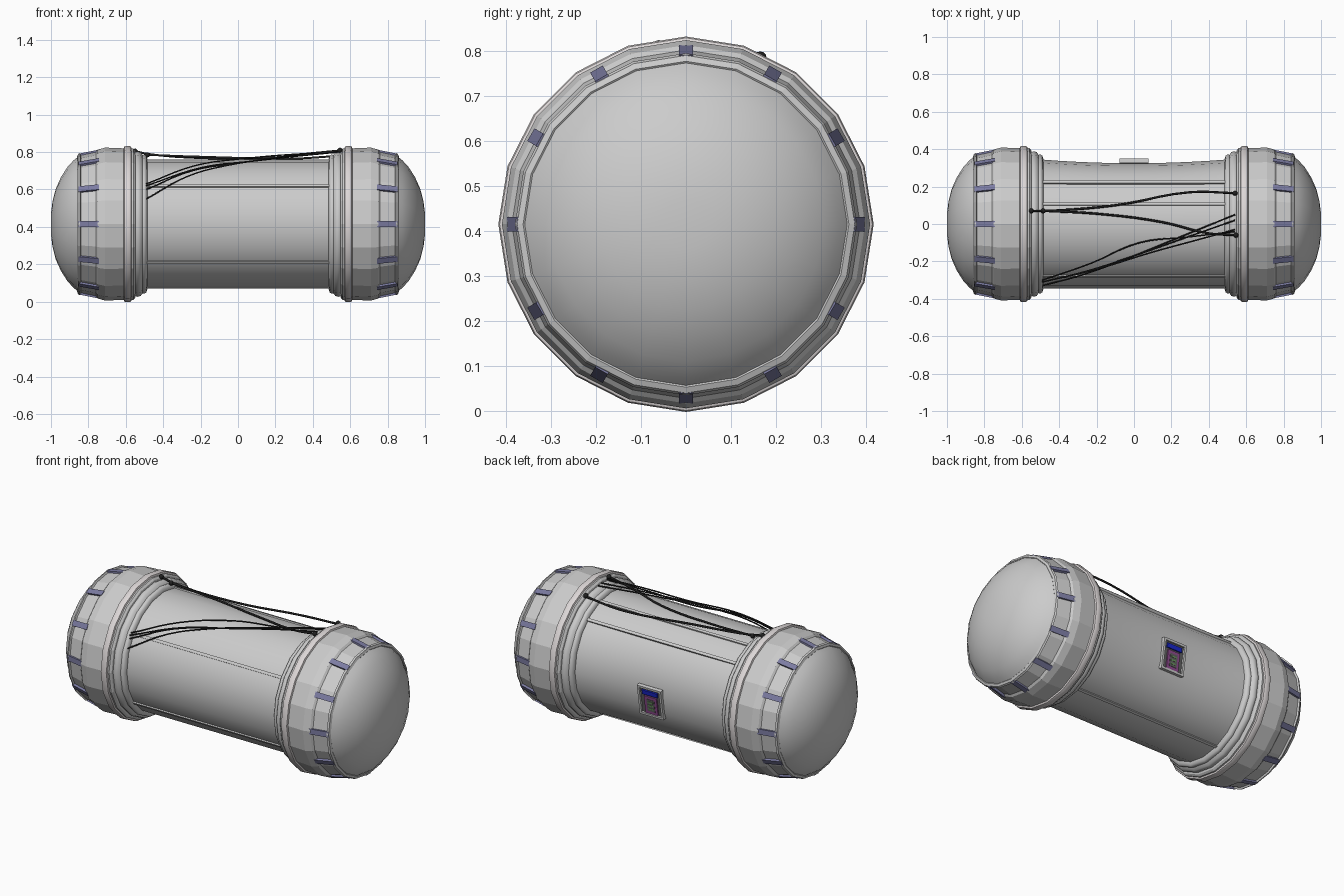
import bpy, bmesh, math
from mathutils import Matrix, Vector

if "Cube" in bpy.data.objects:
    bpy.data.objects.remove(bpy.data.objects["Cube"])

CZ = 0.415   # height of the long axis
SIDES = 20


def material(name, rgb):
    m = bpy.data.materials.new(name)
    m.diffuse_color = (*rgb, 1)
    m.use_nodes = True
    m.node_tree.nodes["Principled BSDF"].inputs["Base Color"].default_value = m.diffuse_color
    return m


RING = material("pale_metal", (0.72, 0.68, 0.68))
CLIP = material("slate_blue", (0.20, 0.20, 0.36))
BLACK = material("black_rubber", (0.015, 0.015, 0.015))
DARK = material("dark_grey", (0.12, 0.12, 0.12))
BLUE = material("blue", (0.01, 0.02, 0.6))
PURPLE = material("purple", (0.28, 0.07, 0.28))
GREEN = material("green", (0.15, 0.35, 0.12))


def finish(bm, name, mat=None, smooth=None):
    bmesh.ops.recalc_face_normals(bm, faces=bm.faces)
    me = bpy.data.meshes.new(name)
    bm.to_mesh(me)
    bm.free()
    ob = bpy.data.objects.new(name, me)
    bpy.context.collection.objects.link(ob)
    if mat:
        me.materials.append(mat)
    if smooth:
        bpy.ops.object.select_all(action='DESELECT')
        ob.select_set(True)
        bpy.context.view_layer.objects.active = ob
        bpy.ops.object.shade_smooth_by_angle(angle=math.radians(smooth))
    return ob


def lathe(name, profile, side=1, mat=None, smooth=None, closed=False, cap=False, dent=0):
    """Spin (x, radius) points round the long axis."""
    bm = bmesh.new()
    rings = []
    for x, r in profile:
        ring = []
        for i in range(SIDES):
            a = 2 * math.pi * i / SIDES
            y, z = r * math.cos(a), r * math.sin(a)
            if dent and y > 0:
                y -= dent * max(0, 1 - (x / 0.5) ** 2) * (y / r) ** 2
            ring.append(bm.verts.new((x * side, y, z + CZ)))
        rings.append(ring)
    pairs = list(zip(rings, rings[1:]))
    if closed:
        pairs.append((rings[-1], rings[0]))
    for a, b in pairs:
        for i in range(SIDES):
            j = (i + 1) % SIDES
            bm.faces.new((a[i], a[j], b[j], b[i]))
    if cap:
        bm.faces.new(rings[0])
    return finish(bm, name, mat, smooth)


def radial_box(name, x, radius, angle, size, mat=None, tilt=0, shift=0):
    """Box on the shell: size = along x, around, outward."""
    bm = bmesh.new()
    bmesh.ops.create_cube(bm, size=1)
    a = math.radians(angle)
    out = Vector((0, math.cos(a), math.sin(a)))
    around = Vector((0, -math.sin(a), math.cos(a)))
    rot = Matrix(((1, 0, 0), around, out)).transposed().to_4x4()
    pos = Vector((x, 0, CZ)) + out * radius + around * shift
    m = (Matrix.Translation(pos) @ rot @ Matrix.Rotation(tilt, 4, 'Y')
         @ Matrix.Diagonal((*size, 1)))
    bmesh.ops.transform(bm, matrix=m, verts=bm.verts)
    return finish(bm, name, mat)


# Central tube, slightly hollowed at the back
lathe("centre_tube", [(x / 10, 0.345) for x in range(-5, 6)], smooth=30, dent=0.02)

# Lengthwise rails on the tube
for a in (50, 72, 144, 216, 288):
    radial_box("tube_rail", 0, 0.337, a, (0.98, 0.016, 0.028))

# Matching ends
for s, label in ((1, "right"), (-1, "left")):
    lathe(label + "_dome", [(1.0, 0.055), (0.992, 0.12), (0.974, 0.19), (0.947, 0.25),
                            (0.912, 0.305), (0.88, 0.34), (0.855, 0.36)],
          s, smooth=30, cap=True)
    lathe(label + "_end_band", [(0.855, 0.355), (0.86, 0.362), (0.855, 0.375), (0.845, 0.38),
                                (0.84, 0.37), (0.76, 0.387), (0.75, 0.398), (0.71, 0.409),
                                (0.61, 0.405), (0.56, 0.405), (0.55, 0.395), (0.545, 0.37)], s)
    lathe(label + "_pale_ring", [(0.613, 0.40), (0.608, 0.414), (0.60, 0.417), (0.58, 0.417),
                                 (0.572, 0.414), (0.567, 0.40)], s, RING, 35, closed=True)
    lathe(label + "_inner_lip", [(0.56, 0.37), (0.55, 0.384), (0.535, 0.389), (0.52, 0.384),
                                 (0.51, 0.37), (0.50, 0.372), (0.49, 0.365), (0.485, 0.35),
                                 (0.485, 0.335)], s, smooth=50)
    for i in range(12):
        radial_box(label + "_clip", s * 0.797, 0.376, 90 + 30 * i, (0.112, 0.032, 0.022),
                   CLIP, tilt=s * 0.2)

# Control panel on the back, leaning slightly downward
PA = -9
radial_box("panel_base", 0, 0.322, PA, (0.15, 0.17, 0.012), DARK)
for dx in (-0.071, 0.071):
    radial_box("panel_frame_side", dx, 0.328, PA, (0.013, 0.18, 0.022))
for dv in (-0.084, 0.084):
    radial_box("panel_frame_end", 0, 0.328, PA, (0.155, 0.013, 0.022), shift=dv)
radial_box("panel_blue_bar", 0, 0.330, PA, (0.10, 0.026, 0.014), BLUE, shift=0.054)
radial_box("panel_purple_plate", 0, 0.329, PA, (0.082, 0.108, 0.012), PURPLE, shift=-0.022)
radial_box("panel_inset", 0, 0.331, PA, (0.050, 0.074, 0.012), DARK, shift=-0.022)
for i in range(3):
    radial_box("panel_green_light", 0, 0.333, PA, (0.032, 0.008, 0.012), GREEN,
               shift=-0.042 + 0.02 * i)


def cable(points, radius):
    cu = bpy.data.curves.new("cable", 'CURVE')
    cu.dimensions = '3D'
    cu.bevel_depth = radius
    cu.bevel_resolution = 1
    cu.resolution_u = 5
    cu.use_fill_caps = True
    sp = cu.splines.new('BEZIER')
    sp.bezier_points.add(len(points) - 1)
    for p, co in zip(sp.bezier_points, points):
        p.co = co
        p.handle_left_type = p.handle_right_type = 'AUTO'
    cu.materials.append(BLACK)
    bpy.context.collection.objects.link(bpy.data.objects.new("cable", cu))


# Two thick cables with round plugs, then four thin ones
cable([(-0.55, 0.07, 0.805), (-0.48, 0.07, 0.79), (-0.1, 0.10, 0.765),
       (0.3, 0.17, 0.765), (0.54, 0.165, 0.78)], 0.006)
cable([(-0.48, 0.07, 0.785), (-0.2, 0.055, 0.775), (0.15, 0.01, 0.77),
       (0.4, -0.05, 0.79), (0.55, -0.06, 0.81)], 0.006)
for start, mid, end in (((-0.49, -0.30, 0.63), (0.03, -0.10, 0.765), (0.54, -0.04, 0.80)),
                        ((-0.49, -0.31, 0.60), (0.0, -0.17, 0.74), (0.54, 0.02, 0.805)),
                        ((-0.49, -0.33, 0.55), (-0.05, -0.19, 0.73), (0.54, 0.05, 0.80)),
                        ((-0.49, -0.31, 0.62), (0.1, -0.15, 0.755), (0.54, -0.03, 0.81))):
    s, m, e = Vector(start), Vector(mid), Vector(end)
    q = (s + m) / 2 + Vector((0, -0.01, 0.03))
    cable([s, q, m, (m + e) / 2 + Vector((0, 0, 0.005)), e], 0.004)
for p in ((-0.55, 0.07, 0.805), (-0.485, 0.07, 0.785), (0.54, 0.165, 0.785), (0.545, -0.06, 0.81)):
    bm = bmesh.new()
    bmesh.ops.create_uvsphere(bm, u_segments=10, v_segments=6, radius=0.014)
    bmesh.ops.translate(bm, verts=bm.verts, vec=p)
    finish(bm, "cable_plug", BLACK, 60)
